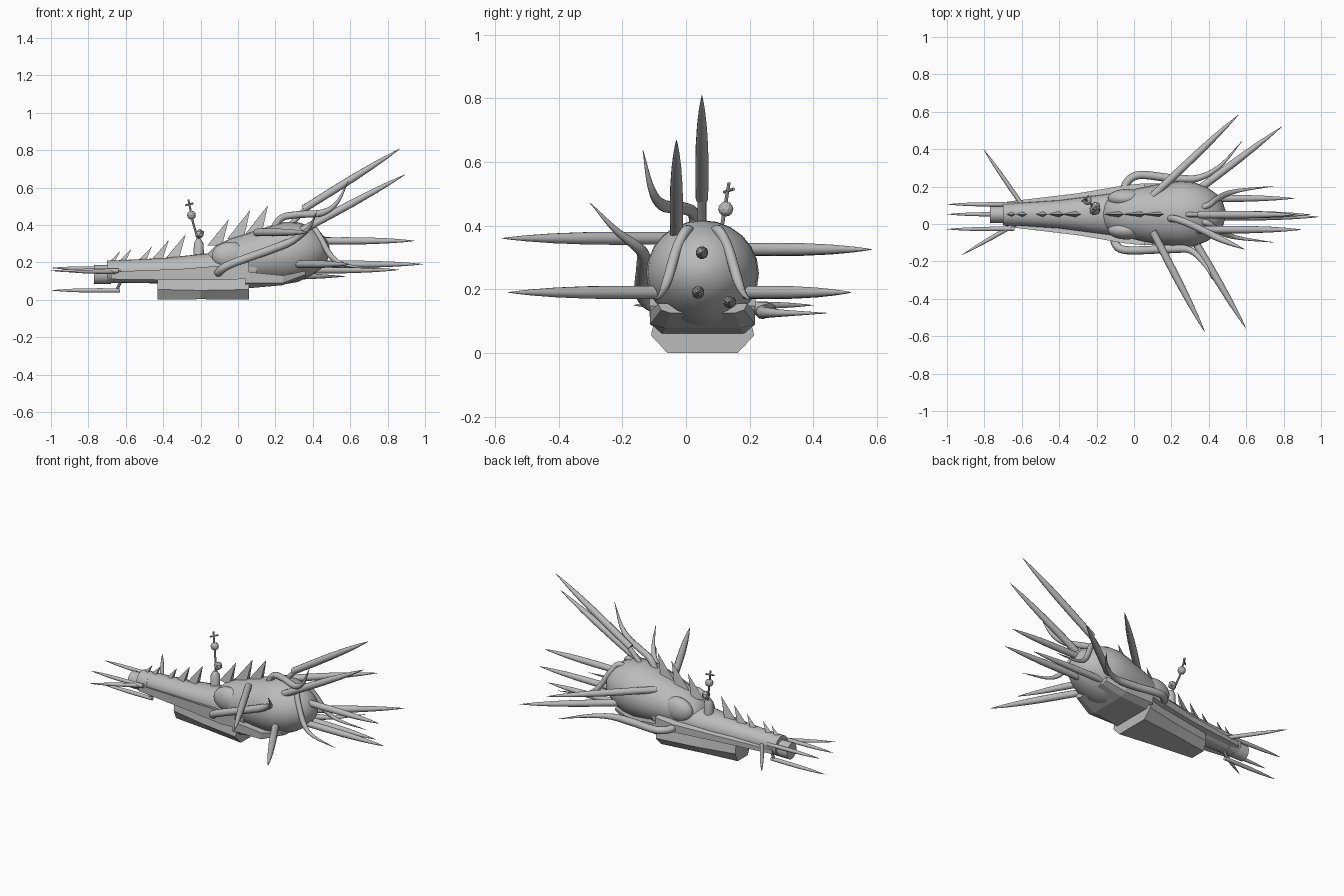
import bpy, bmesh, math
from mathutils import Vector

if "Cube" in bpy.data.objects:
    bpy.data.objects.remove(bpy.data.objects["Cube"])

CY = 0.052  # centre line of the craft
gray = bpy.data.materials.new("hull gray")
gray.diffuse_color = (0.5, 0.5, 0.5, 1)
gray.use_nodes = True
gray.node_tree.nodes["Principled BSDF"].inputs["Base Color"].default_value = gray.diffuse_color


def finish(name, bm, smooth=True, angle=40):
    bmesh.ops.recalc_face_normals(bm, faces=bm.faces)
    me = bpy.data.meshes.new(name)
    bm.to_mesh(me)
    bm.free()
    ob = bpy.data.objects.new(name, me)
    bpy.context.collection.objects.link(ob)
    me.materials.append(gray)
    if smooth:
        bpy.ops.object.select_all(action='DESELECT')
        ob.select_set(True)
        bpy.context.view_layer.objects.active = ob
        bpy.ops.object.shade_smooth_by_angle(angle=math.radians(angle))
    return ob


def skin(name, rings, smooth=True, angle=40):
    """Join rings of points and cap both ends."""
    bm = bmesh.new()
    vs = [[bm.verts.new(p) for p in r] for r in rings]
    n = len(vs[0])
    for a, b in zip(vs, vs[1:]):
        for i in range(n):
            bm.faces.new((a[i], a[(i + 1) % n], b[(i + 1) % n], b[i]))
    bm.faces.new(vs[0])
    bm.faces.new(vs[-1])
    return finish(name, bm, smooth, angle)


def tube(name, pts, radii, sides=12):
    pts = [Vector(p) for p in pts]
    rings = []
    u = None
    for i, p in enumerate(pts):
        d = (pts[min(i + 1, len(pts) - 1)] - pts[max(i - 1, 0)]).normalized()
        if u is None:
            u = d.orthogonal()
        u = (u - d * u.dot(d)).normalized()
        w = d.cross(u)
        rings.append([p + radii[i] * (u * math.cos(k * math.tau / sides) + w * math.sin(k * math.tau / sides))
                      for k in range(sides)])
    return skin(name, rings)


def spike(name, base, tip, r):
    a, b = Vector(base), Vector(tip)
    prof = [(0, .95), (.3, 1), (.5, .95), (.7, .75), (.85, .47), (.95, .2), (1, .02)]
    return tube(name, [a.lerp(b, t) for t, _ in prof], [r * s for _, s in prof])


def horn(name, ctrl, r):
    """Bent tube through control points with a tapering end."""
    c = [Vector(p) for p in ctrl]
    c = [2 * c[0] - c[1]] + c + [2 * c[-1] - c[-2]]
    pts = []
    for i in range(1, len(c) - 2):
        p0, p1, p2, p3 = c[i - 1:i + 3]
        for k in range(6):
            t = k / 6
            pts.append(.5 * (2 * p1 + (p2 - p0) * t + (2 * p0 - 5 * p1 + 4 * p2 - p3) * t * t
                             + (3 * p1 - p0 - 3 * p2 + p3) * t ** 3))
    pts.append(c[-2])
    n = len(pts) - 1
    return tube(name, pts, [r * min(1, max(.03, (1 - i / n) / .42) ** .8) for i in range(n + 1)])


def ellipse(x, zc, ry, rz, n=24):
    return [(x, CY + ry * math.cos(k * math.tau / n), zc + rz * math.sin(k * math.tau / n)) for k in range(n)]


def ball(name, loc, r, sub=2, smooth=True):
    bm = bmesh.new()
    bmesh.ops.create_icosphere(bm, subdivisions=sub, radius=r)
    bmesh.ops.translate(bm, verts=bm.verts, vec=loc)
    return finish(name, bm, smooth)


# Tapered neck, widening into the egg-shaped rear body
skin("neck", [ellipse(*s) for s in [(-.7, .15, .055, .058), (-.4, .155, .075, .068), (-.17, .165, .105, .082),
                                    (0, .17, .13, .1), (.1, .17, .14, .1)]])
skin("rear_body", [ellipse(*s) for s in [
    (-.17, .19, .06, .05), (-.12, .205, .1, .085), (-.04, .215, .125, .112), (.05, .225, .145, .13),
    (.15, .238, .166, .15), (.25, .25, .177, .167), (.32, .255, .172, .16), (.39, .26, .145, .132),
    (.44, .262, .11, .1), (.475, .262, .065, .06), (.49, .262, .015, .015)]], angle=60)

# Nose barrel
skin("nose_barrel", [ellipse(-.77, .135, .046, .05), ellipse(-.68, .135, .046, .05)])
skin("nose_collar", [ellipse(-.7, .15, .061, .061), ellipse(-.63, .15, .063, .061)])


def hull_ring(x, z0, z1, z2, w0, w1, w2):
    return [(x, CY - w0, z0), (x, CY + w0, z0), (x, CY + w1, z1),
            (x, CY + w2, z2), (x, CY - w2, z2), (x, CY - w1, z1)]


# Faceted keel and the collar behind it
skin("keel", [hull_ring(-.43, 0, .055, .12, .05, .075, .065), hull_ring(-.2, .003, .05, .15, .08, .115, .1),
              hull_ring(.06, 0, .055, .15, .11, .162, .14)], False)
skin("rear_collar", [hull_ring(.04, .06, .09, .15, .13, .163, .165), hull_ring(.24, .078, .09, .13, .12, .165, .165),
                     hull_ring(.36, .125, .135, .155, .1, .13, .14)], False)

for s, side in ((1, "left"), (-1, "right")):
    # Long flared rails along the neck
    rail = []
    for x, off, z, w, h in [(-.68, .055, .13, .012, .02), (-.3, .09, .135, .022, .03),
                            (-.05, .125, .145, .03, .04), (.06, .14, .16, .026, .045)]:
        y = CY + s * off
        rail.append([(x, y - w, z - h), (x, y + w, z - h * .6), (x, y + w, z + h * .6), (x, y - w, z + h)])
    skin(side + "_neck_rail", rail, False)
    # Shoulder bulges
    bulge = ball(side + "_shoulder", (0, 0, 0), 1, 3)
    bulge.scale = (.1, .05, .075)
    bulge.location = (-.04, CY + s * .085, .235)
    # Drooping rear tubes
    horn(side + "_rear_tube", [(.34, CY + s * .03, .37), (.4, CY + s * .05, .385), (.44, CY + s * .08, .33),
                               (.5, CY + s * .11, .23), (.58, CY + s * .13, .185), (.745, CY + s * .15, .165)], .016)

# Long spikes around the rear
for name, base, tip, r in [
    ("left_front_spike", (.1, .15, .325), (.56, .585, .325), .021),
    ("left_back_spike", (.3, .15, .19), (.79, .52, .19), .021),
    ("right_front_spike", (.1, -.04, .36), (.38, -.58, .36), .021),
    ("right_back_spike", (.3, -.05, .19), (.6, -.56, .19), .021),
    ("high_spike", (.35, .05, .485), (.87, .05, .81), .021),
    ("upper_spike", (.34, -.03, .37), (.895, -.03, .67), .021),
    ("tail_spike_upper", (.42, .05, .315), (.945, .05, .315), .02),
    ("tail_spike_lower", (.4, .038, .19), (.99, .038, .19), .02),
    ("tail_spike_side", (.3, .137, .16), (.86, .137, .16), .02),
    # Nose spikes
    ("nose_spike_left", (-.64, .105, .165), (-1, .105, .17), .012),
    ("nose_spike_right", (-.64, -.025, .155), (-1, -.028, .155), .012),
    ("nose_spike_low", (-.63, .052, .05), (-1, .052, .05), .012),
    ("nose_spike_wide_left", (-.59, .09, .15), (-.805, .4, .15), .012),
    ("nose_spike_wide_right", (-.59, .025, .15), (-.92, -.165, .15), .012),
]:
    spike(name, base, tip, r)
tube("high_spike_peg", [(.27, .05, .39), (.37, .05, .495)], [.014, .014])
tube("low_spike_strut", [(-.65, .052, .05), (-.62, .052, .11)], [.008, .008], 8)

# Bent horns
horn("left_horn", [(-.05, .16, .15), (-.04, .22, .14), (.03, .262, .135), (.2, .245, .13), (.34, .245, .127),
                   (.46, .31, .125), (.575, .44, .125)], .022)
horn("right_horn", [(-.1, -.05, .14), (-.1, -.105, .15), (-.04, -.14, .19), (.18, -.135, .27),
                    (.3, -.14, .32), (.38, -.22, .385), (.42, -.3, .47)], .022)
horn("top_horn", [(.18, .03, .36), (.23, .025, .435), (.32, -.01, .455), (.45, -.075, .465),
                  (.53, -.11, .52), (.59, -.135, .635)], .019)

# Swept fins along the back: tip x, tip z, base z
for i, (x, z, b) in enumerate([(-.63, .26, .19), (-.57, .272, .195), (-.46, .285, .2), (-.37, .32, .21), (-.28, .35, .22),
                               (-.05, .43, .29), (.065, .48, .325), (.16, .505, .345)]):
    h = z - b
    bm = bmesh.new()
    tip = bm.verts.new((x, CY, z))
    base = [bm.verts.new(p) for p in [(x - .03 - .6 * h, CY, b), (x - .035, CY + .017, b),
                                      (x - .045, CY, b), (x - .035, CY - .017, b)]]
    bm.faces.new(base)
    for k in range(4):
        bm.faces.new((base[k], base[(k + 1) % 4], tip))
    finish("back_fin_%d" % (i + 1), bm, False)

# Leaning mast with balls and a crossbar
foot, top = Vector((-.21, .075, .22)), Vector((-.265, .135, .535))
tube("mast_base", [(-.21, .075, .22), (-.21, .075, .3), (-.212, .08, .325)], [.029, .027, .012])
ball("mast_lower_ball", (-.205, .095, .352), .027, 1, False)
tube("mast", [(-.21, .085, .31), (-.24, .115, .41), top], [.006, .006, .005], 8)
ball("mast_upper_ball", (-.249, .125, .452), .024, 2, False)
tube("mast_crossbar", [(-.28, .12, .505), (-.242, .15, .515)], [.005, .005], 8)
